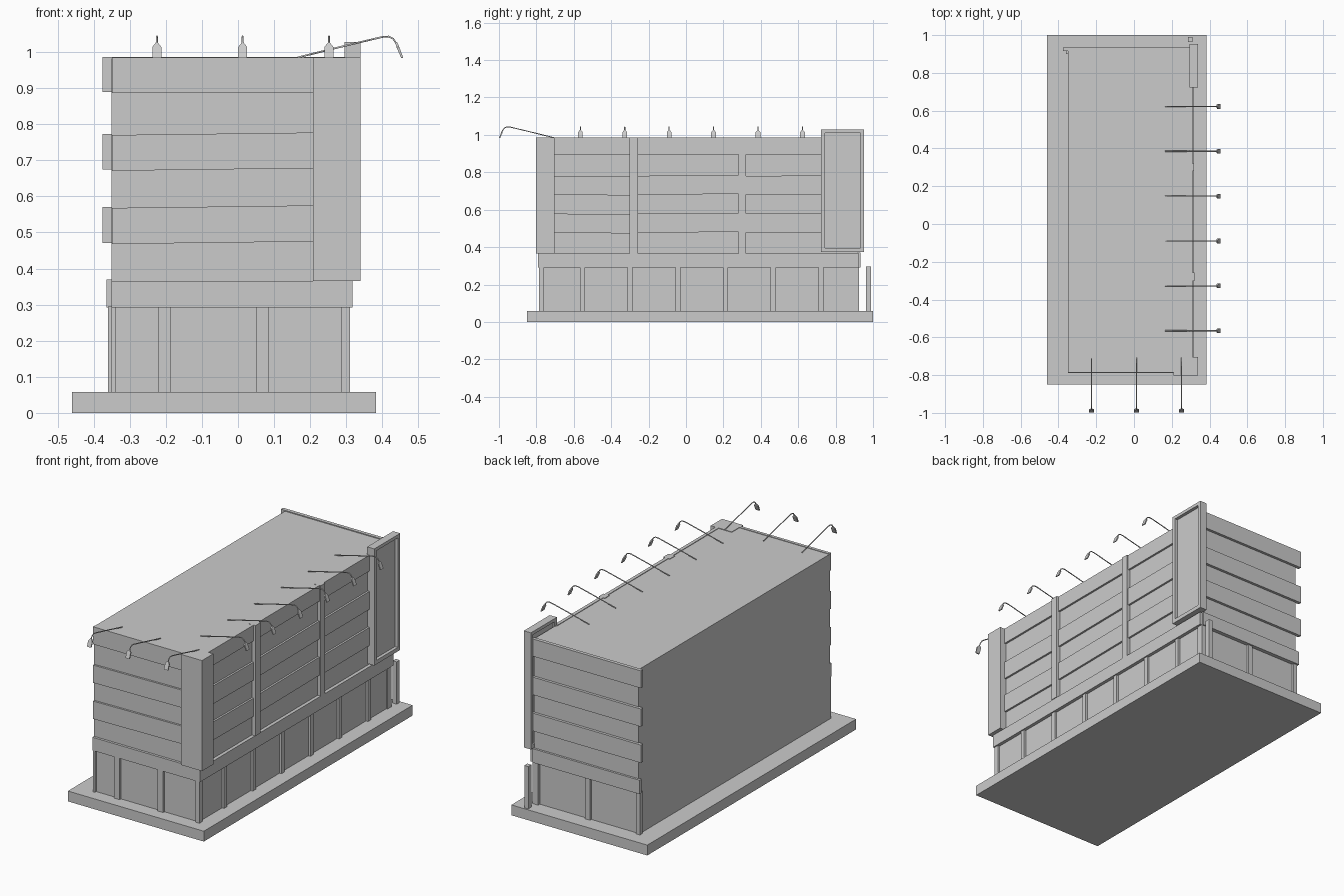
import bpy, bmesh
from mathutils import Vector

if "Cube" in bpy.data.objects:
    bpy.data.objects.remove(bpy.data.objects["Cube"])


def box(name, x, y, z, tilt=0.0, axis=0):
    """Box from ranges; tilt raises the far end along the given axis."""
    bm = bmesh.new()
    bmesh.ops.create_cube(bm, size=1.0)
    for v in bm.verts:
        t = v.co[axis] + 0.5
        v.co = Vector([r[0] + (c + 0.5) * (r[1] - r[0]) for c, r in zip(v.co, (x, y, z))])
        v.co.z += tilt * t
    me = bpy.data.meshes.new(name)
    bm.to_mesh(me)
    bm.free()
    ob = bpy.data.objects.new(name, me)
    bpy.context.collection.objects.link(ob)
    return ob


# Plinth, lower storey, ledge and upper storey core
box("base_slab", (-0.46, 0.383), (-0.85, 1.0), (0, 0.058))
box("lower_walls", (-0.35, 0.298), (-0.773, 0.91), (0.05, 0.3))
box("ledge", (-0.35, 0.317), (-0.79, 0.925), (0.292, 0.366))
box("upper_walls", (-0.35, 0.298), (-0.776, 0.92), (0.36, 0.982))

# Lower storey pilasters: front, right and back
for a, b in ((-0.35, -0.338), (-0.22, -0.185), (0.05, 0.085), (0.285, 0.31)):
    box("front_pilaster", (a, b), (-0.785, -0.765), (0.055, 0.295))
for i in range(8):
    y = -0.785 if i == 0 else -0.822 + 0.255 * i
    box("right_pilaster", (0.285, 0.31), (y, y + 0.027), (0.055, 0.295))
box("back_corner_pilaster", (0.27, 0.305), (0.89, 0.925), (0.055, 0.295))
box("back_middle_pilaster", (-0.05, -0.02), (0.90, 0.922), (0.055, 0.295))
box("back_edge_pilaster", (-0.36, -0.335), (0.90, 0.922), (0.055, 0.295))
box("back_ledge_board", (-0.365, 0.30), (0.915, 0.932), (0.292, 0.37))

# Raised clapboards, every second course, slightly uneven
for z0, z1 in ((0.89, 0.985), (0.674, 0.773), (0.471, 0.571)):
    top = z0 > 0.8
    box("front_board", (-0.349, 0.21), (-0.787, -0.77), (z0 - 0.003, z1 - (0.0 if top else 0.003)),
        0.0 if top else 0.007, 0)
    box("back_board", (-0.375, 0.30), (0.915, 0.935), (z0, z1 + (0.002 if top else 0)))
    for k, (a, b) in enumerate(((-0.705, -0.295), (-0.26, 0.285), (0.315, 0.73))):
        box("right_board", (0.29, 0.309), (a, b), (z0 + 0.006, z1 + (0 if top else 0.008)),
            0.0 if top else (-0.004, 0.004, 0.001)[k], 1)

# Vertical posts
box("corner_post", (0.208, 0.339), (-0.803, -0.703), (0.365, 0.985))
box("right_post_a", (0.28, 0.321), (-0.302, -0.257), (0.366, 0.985))
box("right_post_b", (0.28, 0.317), (0.28, 0.32), (0.366, 0.985))

# Tall sign at the rear right: frame around a sunken panel
sx = (0.295, 0.339)
box("sign_panel", (0.305, 0.321), (0.73, 0.945), (0.38, 1.02))
box("sign_frame_left", sx, (0.723, 0.743), (0.374, 1.028))
box("sign_frame_right", sx, (0.932, 0.953), (0.374, 1.028))
box("sign_frame_top", sx, (0.74, 0.935), (1.01, 1.028))
box("sign_frame_bottom", sx, (0.74, 0.935), (0.374, 0.396))


def lamp(name, root, d):
    """Gooseneck lamp: thin bent rod and a flat head, reaching along d."""
    root, d = Vector(root), Vector(d)
    side = Vector((-d.y, d.x, 0))
    place = lambda u, z, s=0.0: root + d * u + side * s + Vector((0, 0, z))
    cu = bpy.data.curves.new(name + "_rod", 'CURVE')
    cu.dimensions = '3D'
    cu.bevel_depth = 0.0028
    cu.bevel_resolution = 1
    cu.use_fill_caps = True
    pts = [(0, 0.985), (0.13, 1.017), (0.235, 1.042), (0.253, 1.043),
           (0.265, 1.037), (0.273, 1.025), (0.279, 1.012)]
    sp = cu.splines.new('POLY')
    sp.points.add(len(pts) - 1)
    for p, (u, z) in zip(sp.points, pts):
        p.co = (*place(u, z), 1)
    bpy.context.collection.objects.link(bpy.data.objects.new(name + "_rod", cu))
    # head: stacked rectangles flaring from neck to shade
    bm = bmesh.new()
    rings = []
    for u, z, w, t in ((0.274, 1.026, 0.003, 0.003), (0.278, 1.014, 0.0125, 0.004),
                       (0.290, 0.984, 0.0125, 0.003)):
        rings.append([bm.verts.new(place(u + a * t, z, b * w))
                      for a, b in ((-1, -1), (1, -1), (1, 1), (-1, 1))])
    for r, q in zip(rings, rings[1:]):
        for i in range(4):
            j = (i + 1) % 4
            bm.faces.new((r[i], r[j], q[j], q[i]))
    bm.faces.new(rings[0])
    bm.faces.new(rings[-1])
    bmesh.ops.recalc_face_normals(bm, faces=bm.faces)
    me = bpy.data.meshes.new(name + "_head")
    bm.to_mesh(me)
    bm.free()
    bpy.context.collection.objects.link(bpy.data.objects.new(name + "_head", me))


# Lamps along the right and front roof edges
for i in range(6):
    lamp("right_lamp", (0.165, -0.565 + 0.2375 * i, 0), (1, 0, 0))
for x in (-0.225, 0.013, 0.252):
    lamp("front_lamp", (x, -0.706, 0), (0, -1, 0))
